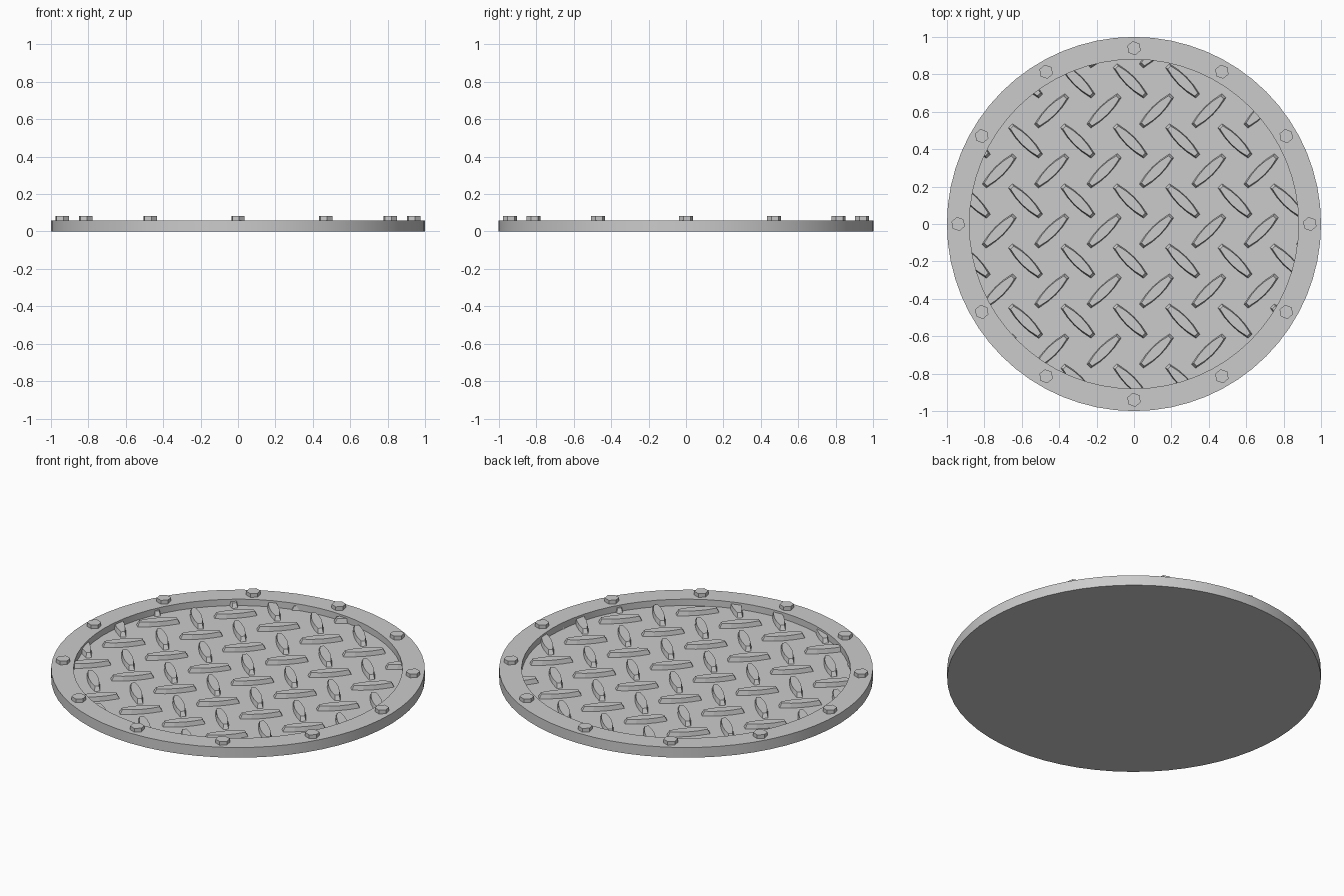
import bpy, bmesh, math
from mathutils import Matrix, Vector

cube = bpy.data.objects.get("Cube")
if cube:
    bpy.data.objects.remove(cube, do_unlink=True)

RIM_INNER, RIM_TOP, FLOOR, BAR_TOP = 0.88, 0.06, 0.022, 0.048

steel = bpy.data.materials.new("grey_steel")
steel.use_nodes = True
steel.diffuse_color = (0.6, 0.6, 0.6, 1)
steel.node_tree.nodes["Principled BSDF"].inputs["Base Color"].default_value = (0.6, 0.6, 0.6, 1)


def finish(name, bm):
    """Turn a bmesh into a named steel object."""
    bmesh.ops.recalc_face_normals(bm, faces=bm.faces)
    mesh = bpy.data.meshes.new(name)
    bm.to_mesh(mesh)
    bm.free()
    mesh.materials.append(steel)
    obj = bpy.data.objects.new(name, mesh)
    bpy.context.collection.objects.link(obj)
    return obj


def select_only(obj):
    bpy.ops.object.select_all(action='DESELECT')
    obj.select_set(True)
    bpy.context.view_layer.objects.active = obj


# Round cover: recessed floor with a raised rim, turned from one profile
bm = bmesh.new()
profile = [(0, 0), (1, 0), (1, RIM_TOP), (RIM_INNER, RIM_TOP), (RIM_INNER, FLOOR), (0, FLOOR)]
verts = [bm.verts.new((r, 0, z)) for r, z in profile]
edges = [bm.edges.new(pair) for pair in zip(verts, verts[1:])]
bmesh.ops.spin(bm, geom=verts + edges, cent=(0, 0, 0), axis=(0, 0, 1),
               angle=math.tau, steps=64, use_duplicate=False)
bmesh.ops.remove_doubles(bm, verts=bm.verts, dist=0.0001)
cover = finish("cover_plate", bm)
select_only(cover)
bpy.ops.object.shade_smooth_by_angle(angle=math.radians(30))


# Tread bars: tapered lozenges with sloping ends
def outline(half_length, inset):
    side = [(-1, 0.016), (-0.5, 0.027), (0, 0.031), (0.5, 0.027), (1, 0.016)]
    upper = [(u * half_length, w - inset) for u, w in side]
    return upper + [(x, -y) for x, y in reversed(upper)]


def add_bar(bm, x, y, angle):
    place = Matrix.Translation((x, y, 0)) @ Matrix.Rotation(angle, 4, 'Z')
    rings = []
    for half_length, inset, z in ((0.118, 0, FLOOR - 0.006), (0.102, 0.005, BAR_TOP)):
        rings.append([bm.verts.new(place @ Vector((px, py, z)))
                      for px, py in outline(half_length, inset)])
    low, high = rings
    bm.faces.new(low[::-1])
    bm.faces.new(high)
    for i in range(len(low)):
        j = (i + 1) % len(low)
        bm.faces.new((low[i], low[j], high[j], high[i]))


bm = bmesh.new()
STEP_X, STEP_Y = 0.28, 0.321
for x0, y0, angle in ((-0.02, 0.123, -math.pi / 4), (0.12, -0.037, math.pi / 4)):
    for i in range(-5, 6):
        for j in range(-5, 6):
            x, y = x0 + i * STEP_X, y0 + j * STEP_Y
            if math.hypot(x, y) < RIM_INNER + 0.13:
                add_bar(bm, x, y, angle)
bars = finish("tread_bars", bm)

# Trim the tread to a circle just inside the rim
bm = bmesh.new()
bmesh.ops.create_cone(bm, cap_ends=True, segments=64, radius1=0.9, radius2=0.9, depth=0.4)
trimmer = finish("tread_trimmer", bm)
trimmer.hide_render = True
select_only(bars)
trim = bars.modifiers.new("trim", 'BOOLEAN')
trim.operation = 'INTERSECT'
trim.solver = 'EXACT'
trim.object = trimmer
bpy.ops.object.modifier_apply(modifier=trim.name)
bpy.data.objects.remove(trimmer, do_unlink=True)

# Ring of hexagonal bolts on the rim
bm = bmesh.new()
for k in range(12):
    a = k * math.tau / 12
    place = (Matrix.Translation((0.94 * math.cos(a), 0.94 * math.sin(a), RIM_TOP + 0.007))
             @ Matrix.Rotation(math.radians(10), 4, 'Z'))
    bmesh.ops.create_cone(bm, cap_ends=True, segments=6, radius1=0.038, radius2=0.038,
                          depth=0.03, matrix=place)
finish("rim_bolts", bm)
